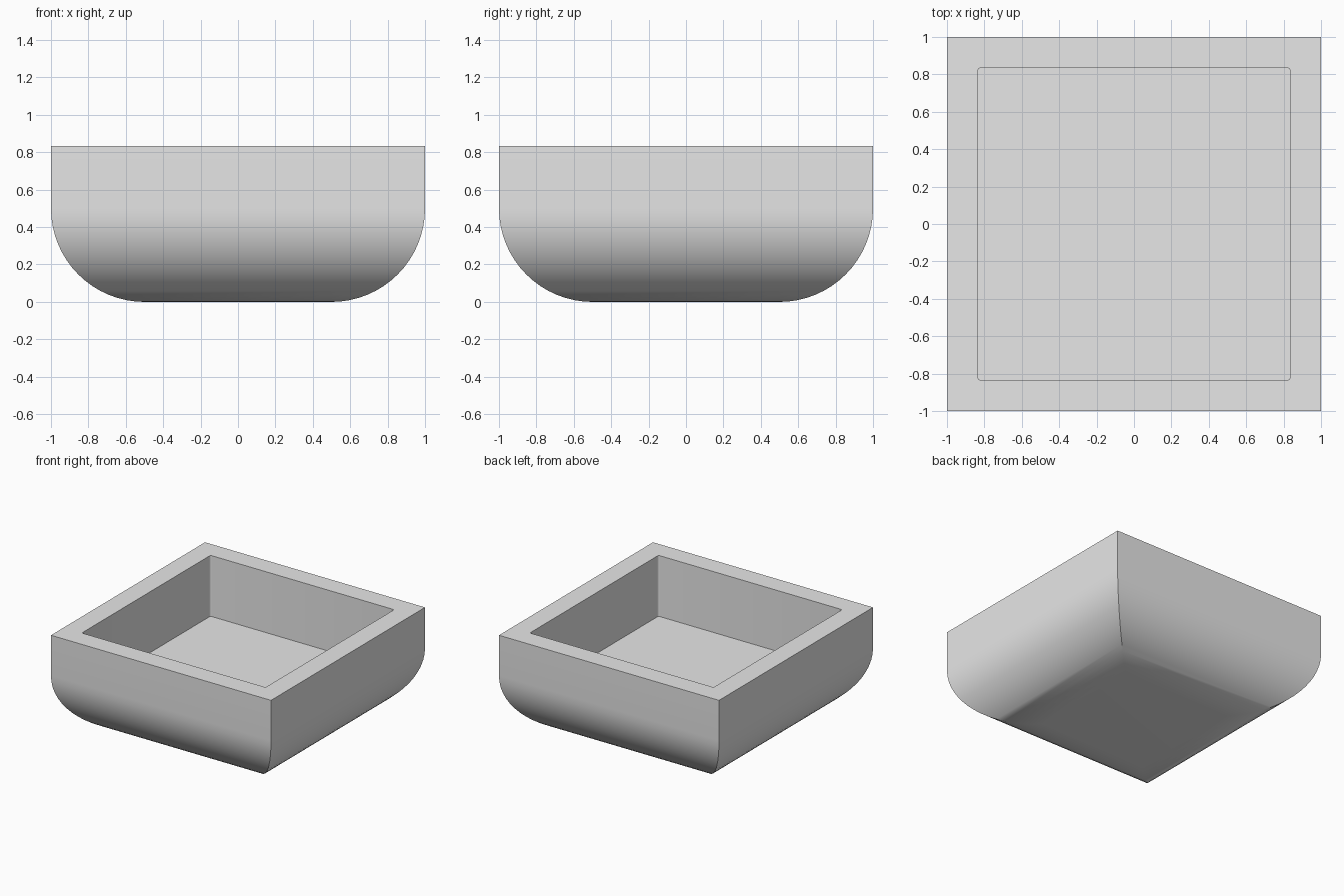
import bpy
import bmesh
import math

if "Cube" in bpy.data.objects:
    bpy.data.objects.remove(bpy.data.objects["Cube"], do_unlink=True)

HALF = 1.0           # half of the outer width
HEIGHT = 0.833
ROUND = 0.5          # radius of the rounded underside
WALL = 0.165
FLOOR = 0.333        # height of the inner floor
SEGMENTS = 16

grey = bpy.data.materials.new("light grey")
grey.use_nodes = True
colour = (0.8, 0.8, 0.8, 1.0)
grey.diffuse_color = colour
grey.node_tree.nodes["Principled BSDF"].inputs["Base Color"].default_value = colour


def loft_squares(name, sections, corner=0.0):
    """Solid through a stack of squares given as (half width, height)."""
    bm = bmesh.new()
    rings = [[bm.verts.new((sx * w, sy * w, z))
              for sx, sy in ((-1, -1), (1, -1), (1, 1), (-1, 1))]
             for w, z in sections]
    bm.faces.new(reversed(rings[0]))
    bm.faces.new(rings[-1])
    uprights = []
    for low, high in zip(rings, rings[1:]):
        for i in range(4):
            j = (i + 1) % 4
            bm.faces.new((low[i], low[j], high[j], high[i]))
            uprights.append(bm.edges.get((low[i], high[i])))
    if corner:
        bmesh.ops.bevel(bm, geom=uprights, offset=corner, segments=4,
                        profile=0.5, affect='EDGES')
    bmesh.ops.recalc_face_normals(bm, faces=bm.faces)
    mesh = bpy.data.meshes.new(name)
    bm.to_mesh(mesh)
    bm.free()
    obj = bpy.data.objects.new(name, mesh)
    bpy.context.collection.objects.link(obj)
    mesh.materials.append(grey)
    return obj


# Outer body: quarter-round underside below straight walls
angles = [math.pi / 2 * i / SEGMENTS for i in range(SEGMENTS + 1)]
profile = [(HALF - ROUND + ROUND * math.sin(a), ROUND - ROUND * math.cos(a))
           for a in angles]
tray = loft_squares("square_tray", profile + [(HALF, HEIGHT)])

# Hollow with slightly rounded upright corners
inner = HALF - WALL
cutter = loft_squares("hollow_cutter", [(inner, FLOOR), (inner, HEIGHT + 0.2)],
                      corner=0.016)
cutter.hide_render = True

cut = tray.modifiers.new("hollow", 'BOOLEAN')
cut.operation = 'DIFFERENCE'
cut.solver = 'EXACT'
cut.object = cutter
bpy.context.view_layer.objects.active = tray
tray.select_set(True)
bpy.ops.object.modifier_apply(modifier=cut.name)
bpy.data.objects.remove(cutter, do_unlink=True)

# Smooth underside, crisp rim and corners
bpy.ops.object.shade_smooth_by_angle(angle=math.radians(30))
